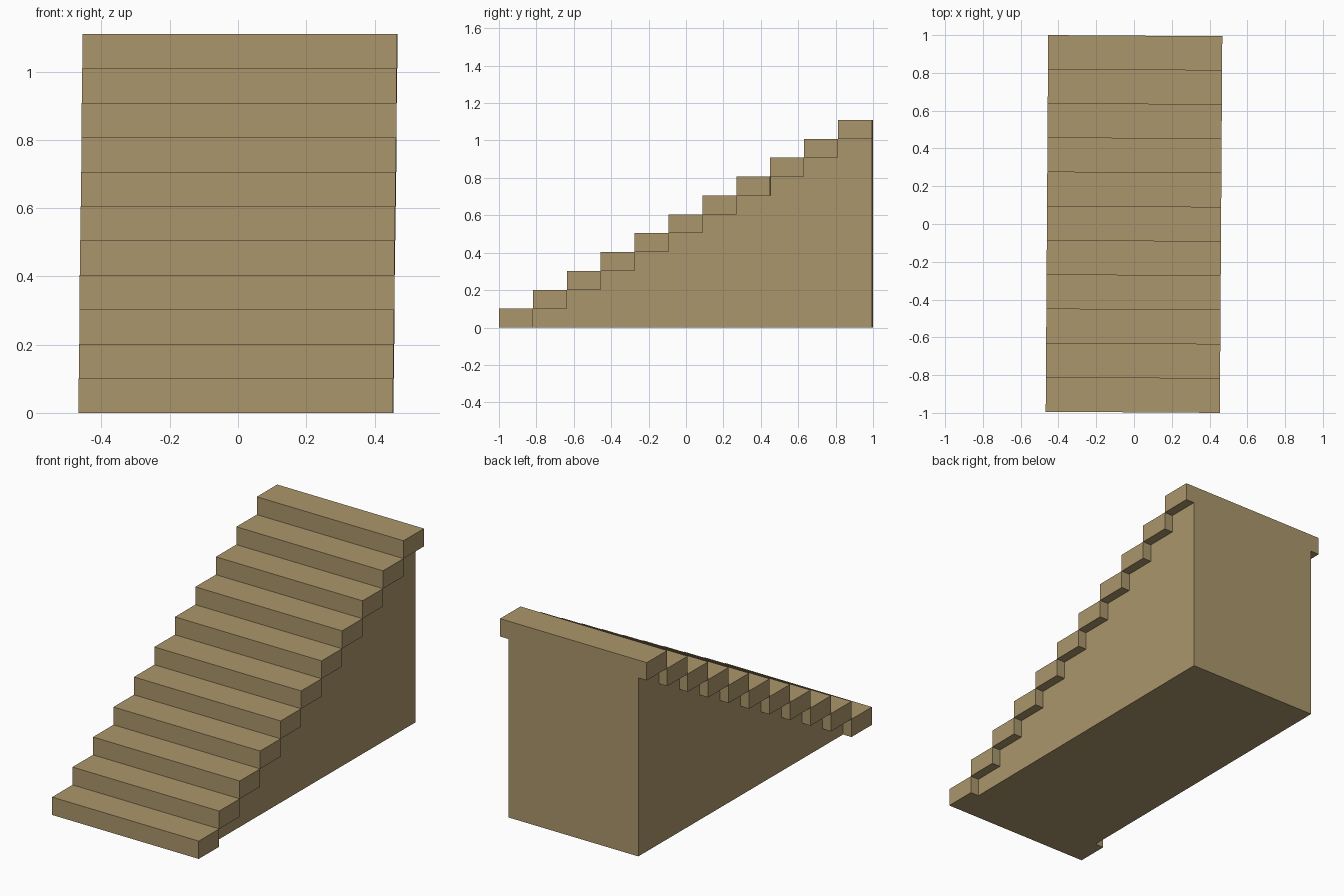
import bpy, bmesh
from mathutils import Matrix

STEPS = 11
LENGTH = 1.994
HEIGHT = 1.11
TREAD_WIDTH = 0.922
BODY_WIDTH = 0.816
YAW = -0.0065          # the whole flight is turned very slightly
RUN, RISE = LENGTH / STEPS, HEIGHT / STEPS

old = bpy.data.objects.get("Cube")
if old:
    bpy.data.objects.remove(old, do_unlink=True)

color = (0.407, 0.305, 0.147, 1.0)
tan = bpy.data.materials.new("tan wood")
tan.use_nodes = True
tan.diffuse_color = color
tan.node_tree.nodes["Principled BSDF"].inputs["Base Color"].default_value = color


def extrude_profile(name, points, width):
    """Extrude a (y, z) side profile across x, centred on x = 0."""
    bm = bmesh.new()
    face = bm.faces.new([bm.verts.new((-width / 2, y, z)) for y, z in points])
    moved = bmesh.ops.extrude_face_region(bm, geom=[face])["geom"]
    bmesh.ops.translate(bm, vec=(width, 0, 0),
                        verts=[v for v in moved if isinstance(v, bmesh.types.BMVert)])
    bmesh.ops.recalc_face_normals(bm, faces=bm.faces)
    bm.transform(Matrix.Rotation(YAW, 4, "Z"))
    mesh = bpy.data.meshes.new(name)
    bm.to_mesh(mesh)
    bm.free()
    mesh.materials.append(tan)
    obj = bpy.data.objects.new(name, mesh)
    bpy.context.collection.objects.link(obj)
    return obj


def step_y(i):
    return -LENGTH / 2 + i * RUN


# Treads: full-width blocks that overhang the body on both sides
for i in range(STEPS):
    y0, y1, z0, z1 = step_y(i), step_y(i + 1), i * RISE, (i + 1) * RISE
    extrude_profile(f"tread_{i + 1}", [(y0, z0), (y1, z0), (y1, z1), (y0, z1)], TREAD_WIDTH)

# Body: narrower solid with a stepped top, filling the space under the treads
profile = [(step_y(STEPS), 0), (step_y(1), 0)]
for i in range(1, STEPS):
    profile += [(step_y(i), i * RISE), (step_y(i + 1), i * RISE)]
extrude_profile("stair_body", profile, BODY_WIDTH)
